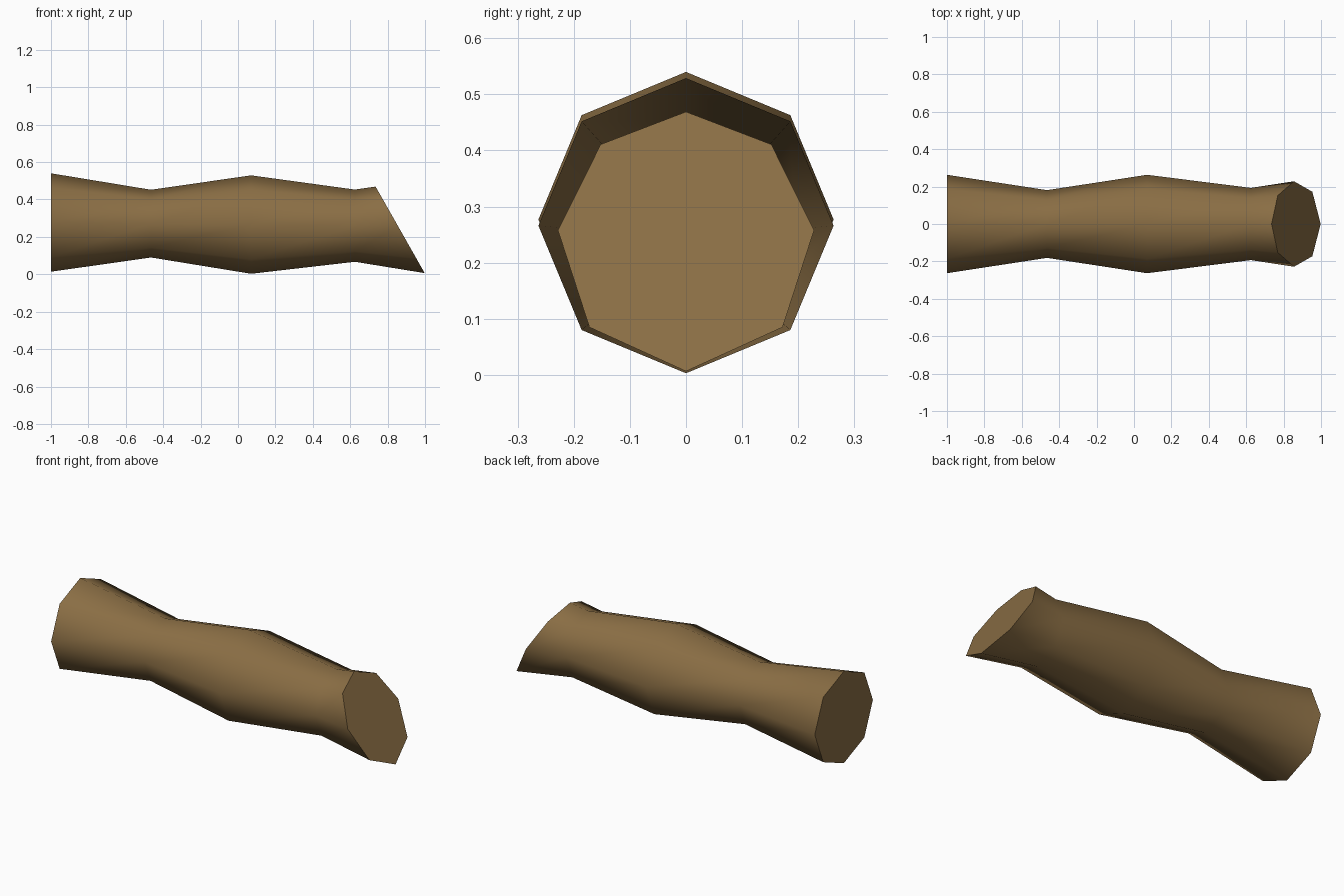
import bpy, bmesh, math
from mathutils import Vector

if "Cube" in bpy.data.objects:
    bpy.data.objects.remove(bpy.data.objects["Cube"])

SIDES = 8
# Log profile: x, centre height, radius; the last ring overshoots and is cut on a slant
RINGS = [(-1.0, 0.277, 0.263), (-0.465, 0.271, 0.181), (0.07, 0.266, 0.263),
         (0.625, 0.260, 0.193), (1.10, 0.256, 0.266)]

bark = bpy.data.materials.new("bark brown")
bark.diffuse_color = (0.254, 0.155, 0.058, 1)
bark.use_nodes = True
bark.node_tree.nodes["Principled BSDF"].inputs["Base Color"].default_value = bark.diffuse_color

bm = bmesh.new()
loops = []
for x, zc, r in RINGS:
    loops.append([bm.verts.new((x, r * math.sin(i * math.tau / SIDES),
                                zc + r * math.cos(i * math.tau / SIDES)))
                  for i in range(SIDES)])

# Bark sides
for a, b in zip(loops, loops[1:]):
    for i in range(SIDES):
        j = (i + 1) % SIDES
        bm.faces.new((a[i], a[j], b[j], b[i]))
# Flat back end
bm.faces.new(loops[0])

# Slanted front end
top, bottom = Vector((0.735, 0, 0.47)), Vector((0.995, 0, 0.012))
d = bottom - top
cut = bmesh.ops.bisect_plane(bm, geom=bm.verts[:] + bm.edges[:] + bm.faces[:],
                             plane_co=top, plane_no=(-d.z, 0, d.x), clear_outer=True)
bmesh.ops.holes_fill(bm, edges=[e for e in bm.edges if e.is_boundary], sides=0)
bmesh.ops.recalc_face_normals(bm, faces=bm.faces[:])

mesh = bpy.data.meshes.new("log")
bm.to_mesh(mesh)
bm.free()
mesh.materials.append(bark)
log = bpy.data.objects.new("log", mesh)
bpy.context.collection.objects.link(log)

# Round bark, crisp cut ends
bpy.context.view_layer.objects.active = log
log.select_set(True)
bpy.ops.object.shade_smooth_by_angle(angle=math.radians(50))
